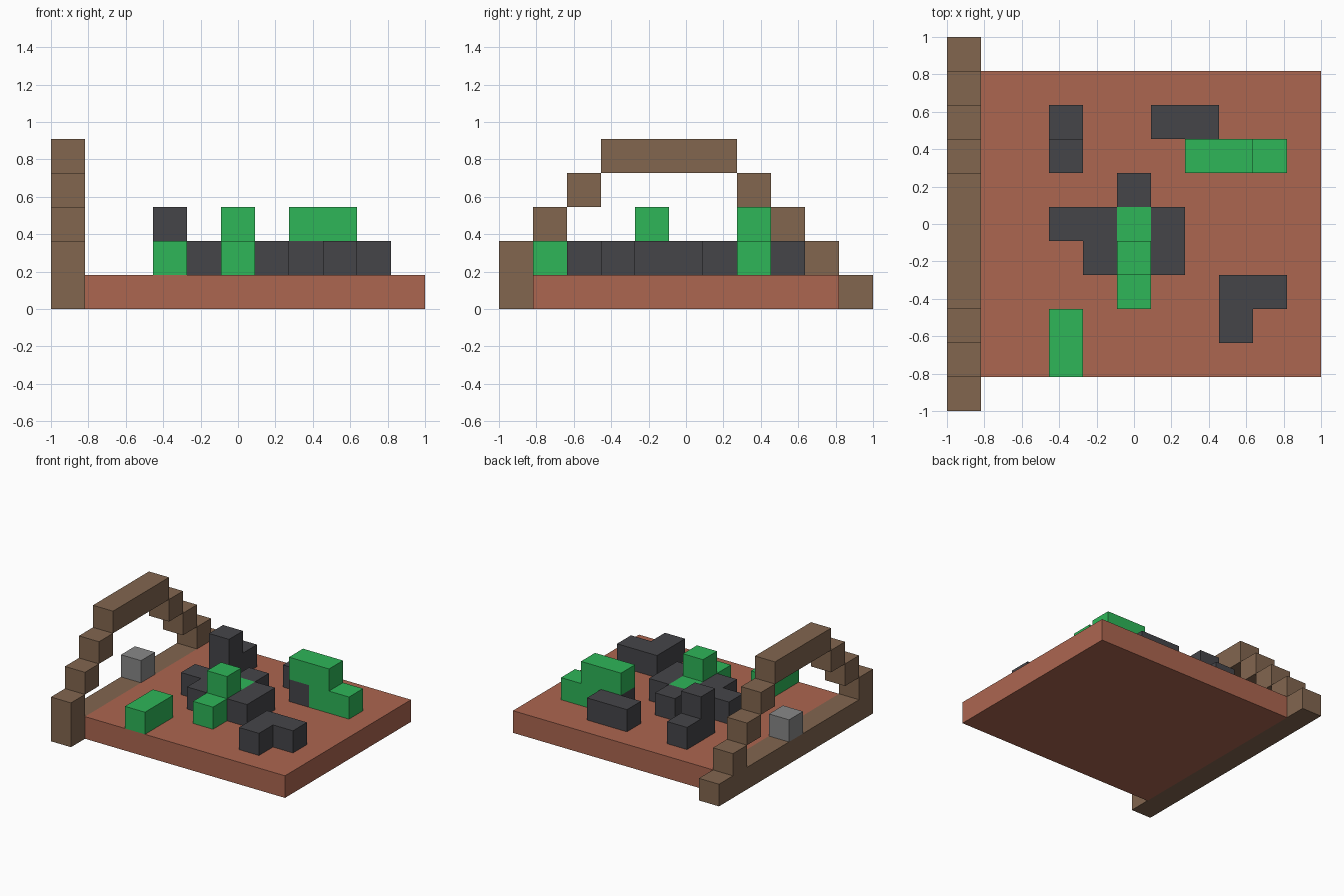
import bpy, bmesh, math
from itertools import product
from mathutils import Vector

old = bpy.data.objects.get("Cube")
if old:
    bpy.data.objects.remove(old, do_unlink=True)

UNIT = 2 / 11  # edge of one cube; the layout is an 11 x 11 grid


def material(name, rgb):
    linear = [(c / 255 / 12.92) if c < 11 else ((c / 255 + 0.055) / 1.055) ** 2.4 for c in rgb]
    mat = bpy.data.materials.new(name)
    mat.use_nodes = True
    mat.diffuse_color = (*linear, 1)
    mat.node_tree.nodes["Principled BSDF"].inputs["Base Color"].default_value = (*linear, 1)
    return mat


terracotta = material("terracotta", (172, 102, 80))
wood = material("wood brown", (130, 102, 79))
green = material("green", (46, 182, 88))
charcoal = material("charcoal", (69, 69, 73))
grey = material("grey", (136, 136, 136))


def box(x, y, z, nx=1, ny=1, nz=1):
    """Grid cells filled by a box of nx * ny * nz cubes."""
    return set(product(range(x, x + nx), range(y, y + ny), range(z, z + nz)))


def piece(name, mat, *boxes):
    """One solid made of cubes, keeping only its outer faces."""
    cells = set().union(*boxes)
    bm = bmesh.new()
    for cell in cells:
        centre = Vector(cell) + Vector((0.5, 0.5, 0.5))
        for axis, sign in product(range(3), (-1, 1)):
            n = Vector((0, 0, 0))
            n[axis] = sign
            if tuple(int(a + b) for a, b in zip(cell, n)) in cells:
                continue
            u = Vector((n.y, n.z, n.x))
            v = n.cross(u)
            corners = [centre + (n + a * u + b * v) / 2
                       for a, b in ((-1, -1), (1, -1), (1, 1), (-1, 1))]
            bm.faces.new([bm.verts.new((p - Vector((5.5, 5.5, 0))) * UNIT) for p in corners])
    bmesh.ops.remove_doubles(bm, verts=bm.verts, dist=UNIT / 100)
    bmesh.ops.dissolve_limit(bm, angle_limit=math.radians(1), verts=bm.verts, edges=bm.edges)
    mesh = bpy.data.meshes.new(name)
    bm.to_mesh(mesh)
    bm.free()
    mesh.materials.append(mat)
    obj = bpy.data.objects.new(name, mesh)
    bpy.context.collection.objects.link(obj)


# Floor slab and the beam along its right edge
piece("floor_slab", terracotta, box(1, 1, 0, nx=10, ny=9))
piece("arch_beam", wood, box(0, 0, 0, ny=11))

# Stepped arch standing on the beam
for step in range(3):
    piece(f"arch_front_step_{step + 1}", wood, box(0, step, step + 1))
    piece(f"arch_back_step_{step + 1}", wood, box(0, 9 - step, step + 1))
piece("arch_top", wood, box(0, 3, 4, ny=4))
piece("arch_stone", grey, box(0, 5, 1))

# Central cluster
piece("centre_right_wing", charcoal, box(3, 5, 1, nx=2), box(4, 4, 1))
piece("centre_left_wing", charcoal, box(6, 4, 1, ny=2))
piece("centre_back_block", charcoal, box(5, 6, 1))
piece("centre_green_core", green, box(5, 3, 1, ny=3), box(5, 4, 2))

# Surrounding pieces
piece("front_green_bar", green, box(3, 1, 1, ny=2))
piece("back_right_tower", charcoal, box(3, 7, 1, ny=2), box(3, 7, 2))
piece("back_left_corner", charcoal, box(6, 8, 1, nx=2), box(7, 7, 1))
piece("back_left_green_steps", green, box(8, 7, 1, nx=2), box(7, 7, 2, nx=2))
piece("front_left_corner", charcoal, box(8, 3, 1, nx=2), box(8, 2, 1))
